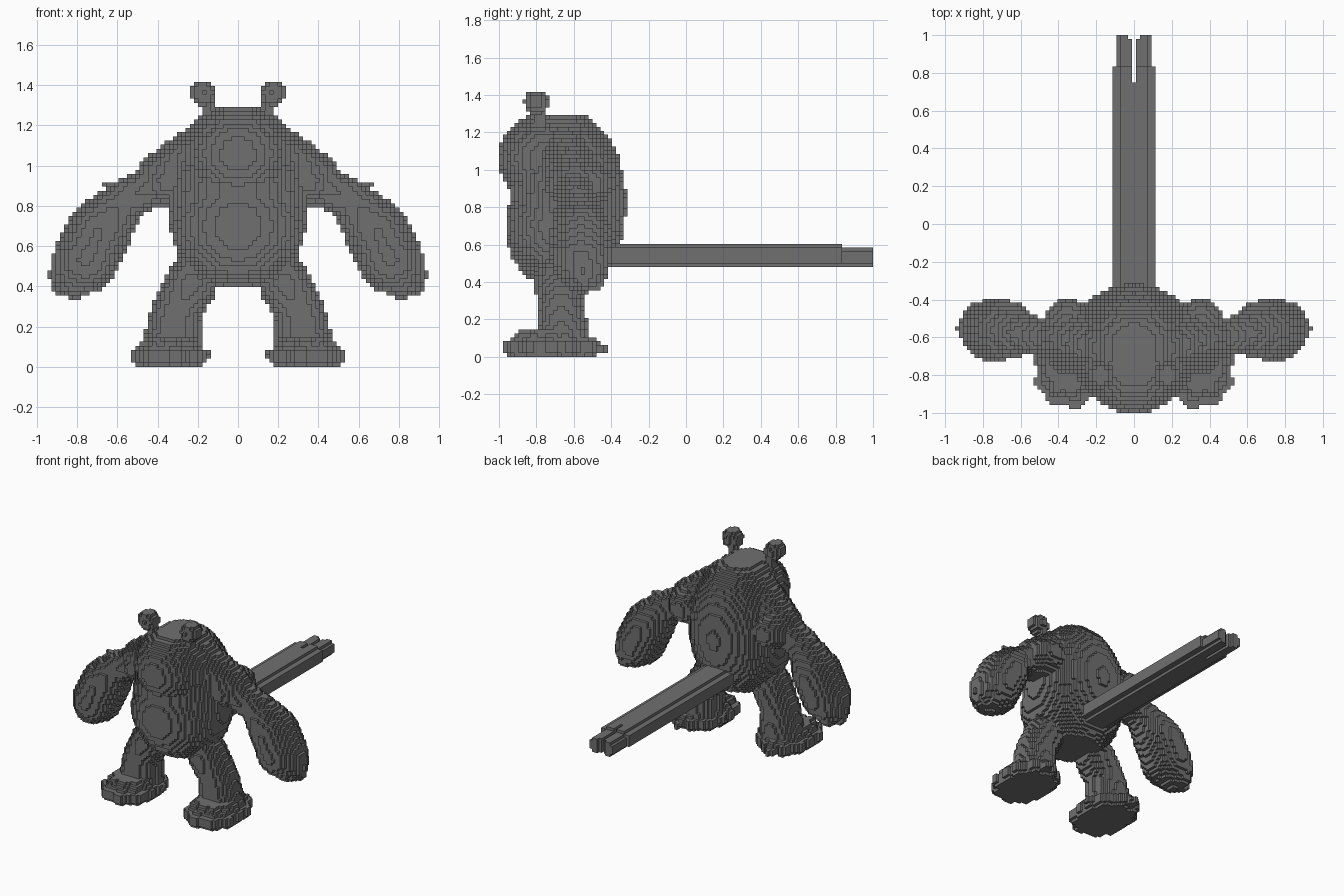
import bpy
import bmesh
import math
from mathutils import Vector

cube = bpy.data.objects.get("Cube")
if cube:
    bpy.data.objects.remove(cube, do_unlink=True)

V = 2 / 96          # edge of one block
claimed = set()     # every block already used by a part

fur = bpy.data.materials.new("dark grey")
fur.use_nodes = True
grey = (0.16, 0.16, 0.16, 1)
fur.diffuse_color = grey
fur.node_tree.nodes["Principled BSDF"].inputs["Base Color"].default_value = grey
fur.node_tree.nodes["Principled BSDF"].inputs["Roughness"].default_value = 0.9


def centre(cell):
    i, j, k = cell
    return i * V, -1 + (j + 0.5) * V, (k + 0.5) * V


def fill(lo, hi, inside):
    """Blocks between two corners whose centres pass a test."""
    spans = [range(math.floor((a + shift) / V) - 1, math.ceil((b + shift) / V) + 1)
             for a, b, shift in zip(lo, hi, (0, 1, 0))]
    return {(i, j, k) for i in spans[0] for j in spans[1] for k in spans[2]
            if k >= 0 and inside(*centre((i, j, k)))}


def ellipsoid(c, r):
    c, r = Vector(c), Vector(r)
    return fill(c - r, c + r, lambda x, y, z:
                ((x - c.x) / r.x) ** 2 + ((y - c.y) / r.y) ** 2 + ((z - c.z) / r.z) ** 2 < 1)


def limb(a, ra, b, rb, steps=16):
    """Tapered round limb from a to b."""
    a, b = Vector(a), Vector(b)
    cells = set()
    for s in range(steps + 1):
        t = s / steps
        r = ra + (rb - ra) * t
        cells |= ellipsoid(a.lerp(b, t), (r, r, r))
    return cells


def mirrored(cells):
    return {(-i, j, k) for i, j, k in cells}


parts = {}


def add(name, cells):
    parts[name] = cells - claimed
    claimed.update(cells)


def add_pair(name, cells):
    add("left_" + name, cells)
    add("right_" + name, mirrored(cells))


# Body: rounded back, belly and head, trimmed flat at the top and underneath
body = ellipsoid((0, -0.63, 0.82), (0.35, 0.31, 0.49))
body |= ellipsoid((0, -0.70, 0.70), (0.33, 0.265, 0.33))
body |= ellipsoid((0, -0.74, 1.06), (0.27, 0.265, 0.25))
add("body", {c for c in body if 0.40 < centre(c)[2] < 1.30})

# Shoulders and upper arms
shoulder = limb((0.12, -0.66, 1.09), 0.16, (0.38, -0.60, 0.94), 0.125)
shoulder |= ellipsoid((0.35, -0.57, 0.92), (0.14, 0.18, 0.13))
shoulder |= limb((0.38, -0.60, 0.92), 0.11, (0.58, -0.59, 0.82), 0.10)
add_pair("upper_arm", shoulder)

# Heavy forearms, elbow tufts and blunt fingers
forearm = limb((0.58, -0.58, 0.81), 0.11, (0.69, -0.56, 0.67), 0.16)
forearm |= limb((0.69, -0.56, 0.67), 0.16, (0.76, -0.56, 0.53), 0.162)
forearm |= limb((0.76, -0.56, 0.53), 0.16, (0.81, -0.55, 0.46), 0.12)
forearm |= limb((0.61, -0.58, 0.86), 0.04, (0.65, -0.58, 0.90), 0.02, 4)
for x, y in ((0.76, -0.53), (0.83, -0.48), (0.88, -0.55)):
    forearm |= limb((x, y, 0.46), 0.06, (x, y, 0.40), 0.045, 4)
add_pair("forearm", forearm)

# Legs flaring out towards the ground
leg = limb((0.23, -0.68, 0.42), 0.13, (0.31, -0.67, 0.27), 0.125)
leg |= limb((0.31, -0.67, 0.27), 0.125, (0.33, -0.66, 0.10), 0.145)
add_pair("leg", leg)


# Feet: ruffled ovals, widest just above the sole
def foot_test(x, y, z):
    dx, dy = x - 0.345, y + 0.725
    ruffle = 1 + 0.06 * math.cos(11 * math.atan2(dy, dx))
    grow = 1.06 if 0.03 < z < 0.075 else 0.98
    if z > 0.075:
        grow -= (z - 0.075) * 4
    return z < 0.14 and abs(dx / 0.17) ** 2.4 + abs(dy / 0.23) ** 2.4 < (ruffle * grow) ** 2.4


foot = fill((0.1, -1, 0), (0.6, -0.4, 0.15), foot_test)
foot |= limb((0.36, -0.52, 0.06), 0.05, (0.38, -0.44, 0.04), 0.02, 5)
foot |= limb((0.20, -0.66, 0.06), 0.04, (0.145, -0.66, 0.055), 0.02, 5)
add_pair("foot", foot)


# Long straight tail with a split, slimmer tip
def tail_test(x, y, z):
    tip = y > 0.84
    slot = y > 0.74 and abs(x) < V / 2
    width, height, mid = (0.10, 0.05, 0.53) if tip else (0.118, 0.064, 0.542)
    if y > 0.97 and abs(x) < 0.03:
        return False
    return -0.45 < y < 1 and not slot and (
        abs(x / width) ** 2.5 + abs((z - mid) / height) ** 2.5 < 1)


add("tail", fill((-0.12, -0.46, 0.46), (0.12, 1, 0.62), tail_test))

# Knob ears on short stalks
ear = ellipsoid((0.173, -0.80, 1.36), (0.066, 0.066, 0.066))
ear |= limb((0.16, -0.79, 1.32), 0.035, (0.135, -0.76, 1.22), 0.035, 6)
add_pair("ear", ear)

# Turn each part into a mesh of exposed block faces
AXES = [Vector(a) for a in ((1, 0, 0), (0, 1, 0), (0, 0, 1))]


def build(name, cells):
    bm = bmesh.new()
    corners = {}

    def corner(p):
        key = tuple(round(v * 2) for v in p)
        if key not in corners:
            corners[key] = bm.verts.new((p.x * V, -1 + (p.y + 0.5) * V, (p.z + 0.5) * V))
        return corners[key]

    for cell in sorted(cells):
        mid = Vector(cell)
        for n in range(3):
            for side in (1, -1):
                out = AXES[n] * side
                if tuple(int(v) for v in mid + out) in claimed:
                    continue
                u, w = AXES[(n + 1) % 3] / 2, AXES[(n + 2) % 3] / 2 * side
                face = mid + out / 2
                bm.faces.new([corner(face + d) for d in (-u - w, u - w, u + w, w - u)])
    mesh = bpy.data.meshes.new(name)
    bm.to_mesh(mesh)
    bm.free()
    mesh.materials.append(fur)
    bpy.context.collection.objects.link(bpy.data.objects.new(name, mesh))


for part_name, part_cells in parts.items():
    build(part_name, part_cells)
